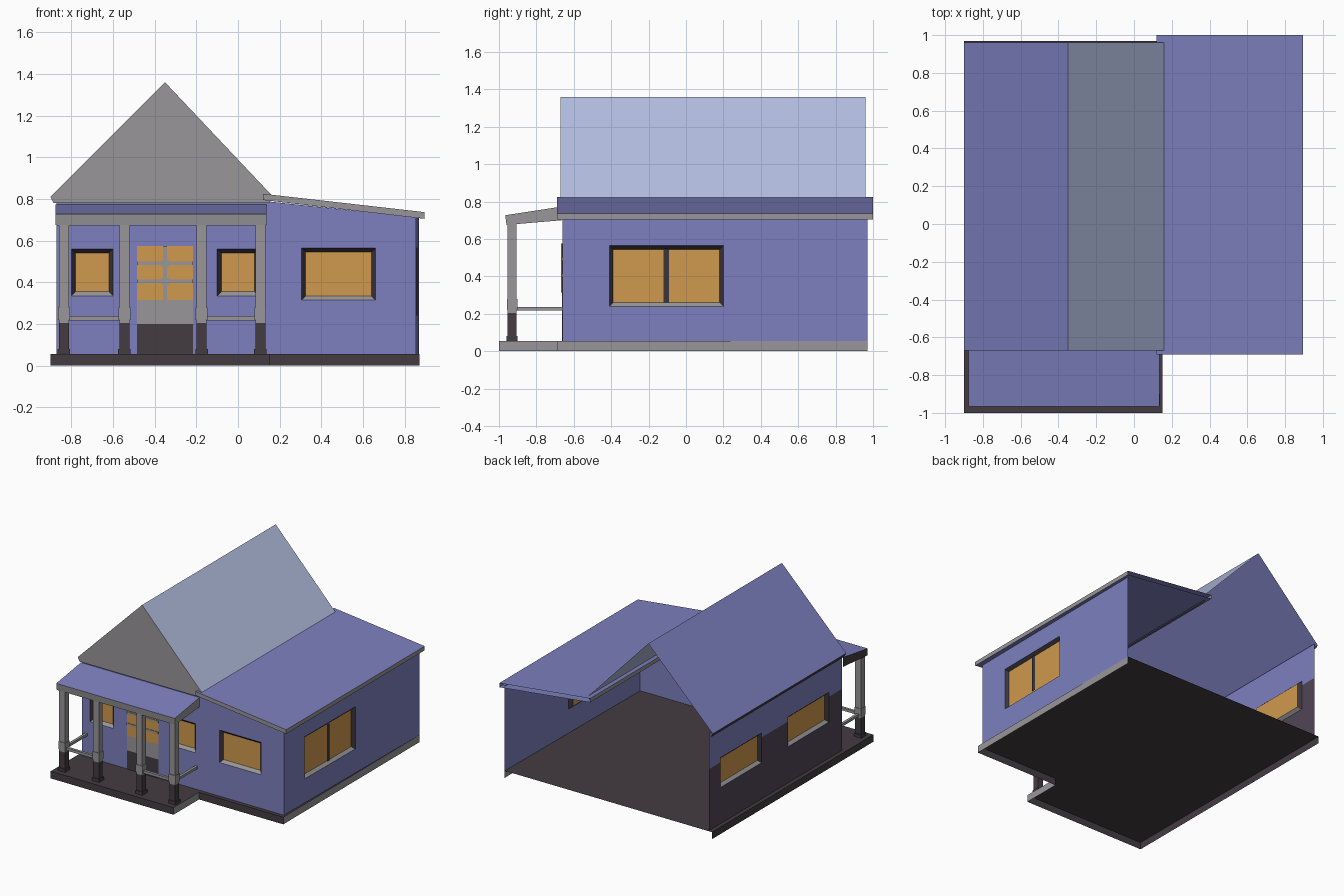
import bpy, bmesh
from mathutils import Vector

if "Cube" in bpy.data.objects:
    bpy.data.objects.remove(bpy.data.objects["Cube"])


def mat(name, rgb):
    m = bpy.data.materials.new(name)
    lin = [((c / 255 + 0.055) / 1.055) ** 2.4 for c in rgb]
    m.diffuse_color = (*lin, 1)
    m.use_nodes = True
    m.node_tree.nodes["Principled BSDF"].inputs["Base Color"].default_value = m.diffuse_color
    return m


BLUE = mat("blue paint", (125, 128, 191))
PALE = mat("pale slate", (180, 190, 225))
GRAY = mat("gray trim", (152, 150, 152))
DARK = mat("dark brown", (68, 60, 65))
FRAME = mat("dark frame", (58, 53, 60))
GLASS = mat("amber glass", (208, 152, 77))
PLUM = mat("dark plum", (82, 69, 86))


def finish(name, bm, mats, rule=None):
    """Turn a bmesh into an object; rule(face) picks the material slot."""
    if rule:
        bm.normal_update()
        for f in bm.faces:
            f.material_index = rule(f)
    me = bpy.data.meshes.new(name)
    bm.to_mesh(me)
    bm.free()
    for m in mats:
        me.materials.append(m)
    ob = bpy.data.objects.new(name, me)
    bpy.context.collection.objects.link(ob)
    return ob


def prism(name, profile, axis, a, b, mats, rule=None, drop=None):
    """Extrude a 2D profile along an axis; drop(face) leaves faces open."""
    put = {"x": lambda p, t: (t, p[0], p[1]),
           "y": lambda p, t: (p[0], t, p[1]),
           "z": lambda p, t: (p[0], p[1], t)}[axis]
    bm = bmesh.new()
    face = bm.faces.new([bm.verts.new(put(p, a)) for p in profile])
    ext = bmesh.ops.extrude_face_region(bm, geom=[face])
    verts = [g for g in ext["geom"] if isinstance(g, bmesh.types.BMVert)]
    bmesh.ops.translate(bm, verts=verts, vec=Vector(put((0, 0), b - a)))
    bmesh.ops.recalc_face_normals(bm, faces=bm.faces)
    bm.normal_update()
    if drop:
        bmesh.ops.delete(bm, geom=[f for f in bm.faces if drop(f)], context="FACES")
    return finish(name, bm, mats, rule)


def box(name, x, y, z, m):
    return prism(name, [(x[0], y[0]), (x[1], y[0]), (x[1], y[1]), (x[0], y[1])],
                 "z", z[0], z[1], [m])


def faces_back(f):
    return f.normal.y > 0.9


def back_or_below(f):
    return f.normal.y > 0.9 or f.normal.z < -0.9


FLOOR = 0.055


def wall(name, put, outward, ends, top, windows, breaks=(), split=None, mullion=False):
    """Single-skin wall with window holes, sloping reveals, sills and panes."""
    bm = bmesh.new()

    def quad(b, pts):
        f = b.faces.new([b.verts.new(put(*p)) for p in pts])
        f.normal_update()
        if f.normal.dot(Vector(outward)) < 0:
            f.normal_flip()
        return f

    cuts = sorted({*ends, *breaks, *(u for w in windows for u in w[:2])})
    for a, b in zip(cuts, cuts[1:]):
        hole = next((w for w in windows if w[0] <= a and b <= w[1]), None)
        if hole:
            quad(bm, [(a, 0, FLOOR), (b, 0, FLOOR), (b, 0, hole[2]), (a, 0, hole[2])])
        low = hole[3] if hole else FLOOR
        quad(bm, [(a, 0, low), (b, 0, low), (b, 0, top(b)), (a, 0, top(a))])
    bmesh.ops.remove_doubles(bm, verts=bm.verts, dist=1e-5)
    if split:
        bmesh.ops.bisect_plane(bm, geom=bm.verts[:] + bm.edges[:] + bm.faces[:],
                               plane_co=(0, 0, split), plane_no=(0, 0, 1))
    finish(name, bm, [BLUE, PLUM],
           lambda f: int(bool(split) and f.calc_center_median().z < split))
    # window units
    for i, (a, b, lo, hi) in enumerate(windows):
        t, d = 0.02, 0.022
        out = [(a, 0, lo), (b, 0, lo), (b, 0, hi), (a, 0, hi)]
        inn = [(a + t, d, lo + t), (b - t, d, lo + t), (b - t, d, hi - t), (a + t, d, hi - t)]
        wb = bmesh.new()
        for k in range(4):
            n = (k + 1) % 4
            quad(wb, [out[k], out[n], inn[n], inn[k]]).material_index = 0 if k == 0 else 1
        quad(wb, inn).material_index = 2
        if mullion:
            c = (a + b) / 2
            quad(wb, [(c - 0.015, 0.014, lo + t), (c + 0.015, 0.014, lo + t),
                      (c + 0.015, 0.014, hi - t), (c - 0.015, 0.014, hi - t)]).material_index = 1
        finish(f"{name}_window_{i + 1}", wb, [GRAY, FRAME, GLASS])


# foundation: L-shaped floor with a skirt, open behind and below, gray on the right
prism("foundation", [(-0.9, -1), (0.15, -1), (0.15, -0.69), (0.87, -0.69), (0.87, 0.97), (-0.9, 0.97)],
      "z", 0, FLOOR, [DARK, GRAY], lambda f: int(f.normal.x > 0.9), back_or_below)

# walls (the back is open; the right wall is slightly skewed)
wall("front_wall", lambda u, d, z: (u, -0.66 + d, z), (0, -1, 0), (-0.87, 0.853),
     lambda u: 0.79 - max(0, u - 0.13) * 0.108,
     [(-0.8, -0.6, 0.335, 0.56), (-0.1, 0.1, 0.335, 0.56), (0.305, 0.66, 0.315, 0.565)],
     breaks=(0.13,))
wall("right_wall", lambda u, d, z: (0.853 + 0.01 * (u + 0.66) - d, u, z), (1, 0, 0), (-0.66, 0.97),
     lambda u: 0.712, [(-0.41, 0.2, 0.24, 0.565)], mullion=True)
wall("left_wall", lambda u, d, z: (-0.87 + d, u, z), (-1, 0, 0), (-0.66, 0.96),
     lambda u: 0.81, [(-0.5, 0.0, 0.335, 0.565), (0.32, 0.82, 0.335, 0.565)], split=0.53)

# gable roof: closed gray gable in front, open behind and below
prism("gable_roof", [(-0.885, 0.78), (-0.9, 0.81), (-0.35, 1.36), (0.16, 0.82), (0.15, 0.78)],
      "y", -0.67, 0.96, [BLUE, PALE, GRAY, DARK],
      lambda f: 2 if f.normal.y < -0.9 else 3 if f.normal.z < 0.1 else int(f.normal.x > 0),
      back_or_below)

# lean-to roof over the right wing, open at the back
prism("side_roof", [(0.12, 0.795), (0.12, 0.825), (0.895, 0.737), (0.895, 0.705)],
      "y", -0.69, 1.0, [GRAY, BLUE], lambda f: int(abs(f.normal.z) > 0.5), faces_back)

# porch roof with fascia
prism("porch_roof", [(-0.96, 0.675), (-0.966, 0.727), (-0.665, 0.773), (-0.665, 0.7)],
      "x", -0.876, 0.136, [GRAY, BLUE, DARK],
      lambda f: 1 if f.normal.z > 0.5 else 2 if f.normal.x < -0.9 else 0, back_or_below)
box("porch_front_beam", (-0.87, 0.13), (-0.955, -0.905), (0.672, 0.71), GRAY)

# porch posts: dark foot, gray shaft with collar and cap
POSTS = (-0.835, -0.545, -0.175, 0.107)
for i, x in enumerate(POSTS):
    for part, r, z, m in (("foot", 0.03, (FLOOR, 0.08), DARK), ("base", 0.024, (0.08, 0.205), DARK),
                          ("plinth", 0.024, (0.205, 0.22), GRAY), ("collar", 0.028, (0.22, 0.28), GRAY),
                          ("shaft", 0.024, (0.28, 0.68), GRAY)):
        box(f"post_{i + 1}_{part}", (x - r, x + r), (-0.93 - r, -0.93 + r), z, m)

# porch rails
for i, (a, b) in enumerate(((0, 1), (2, 3))):
    box(f"front_rail_{i + 1}", (POSTS[a], POSTS[b]), (-0.94, -0.92), (0.217, 0.238), GRAY)
for n, x in (("left", POSTS[0]), ("right", POSTS[3])):
    box(f"{n}_rail", (x - 0.01, x + 0.01), (-0.93, -0.66), (0.217, 0.236), GRAY)

# front door: dark kick panel, gray middle, glazed top with bars
for part, z, m in (("kick_panel", (FLOOR, 0.2), DARK), ("middle_panel", (0.2, 0.315), GRAY),
                   ("glass", (0.315, 0.575), GLASS)):
    box(f"door_{part}", (-0.485, -0.215), (-0.664, -0.658), z, m)
box("door_upright_bar", (-0.36, -0.34), (-0.668, -0.663), (0.315, 0.575), GRAY)
for i, z in enumerate((0.405, 0.492)):
    box(f"door_cross_bar_{i + 1}", (-0.485, -0.215), (-0.668, -0.663), (z - 0.008, z + 0.008), GRAY)
    box(f"door_bar_joint_{i + 1}", (-0.368, -0.332), (-0.669, -0.663), (z - 0.016, z + 0.016), GRAY)
